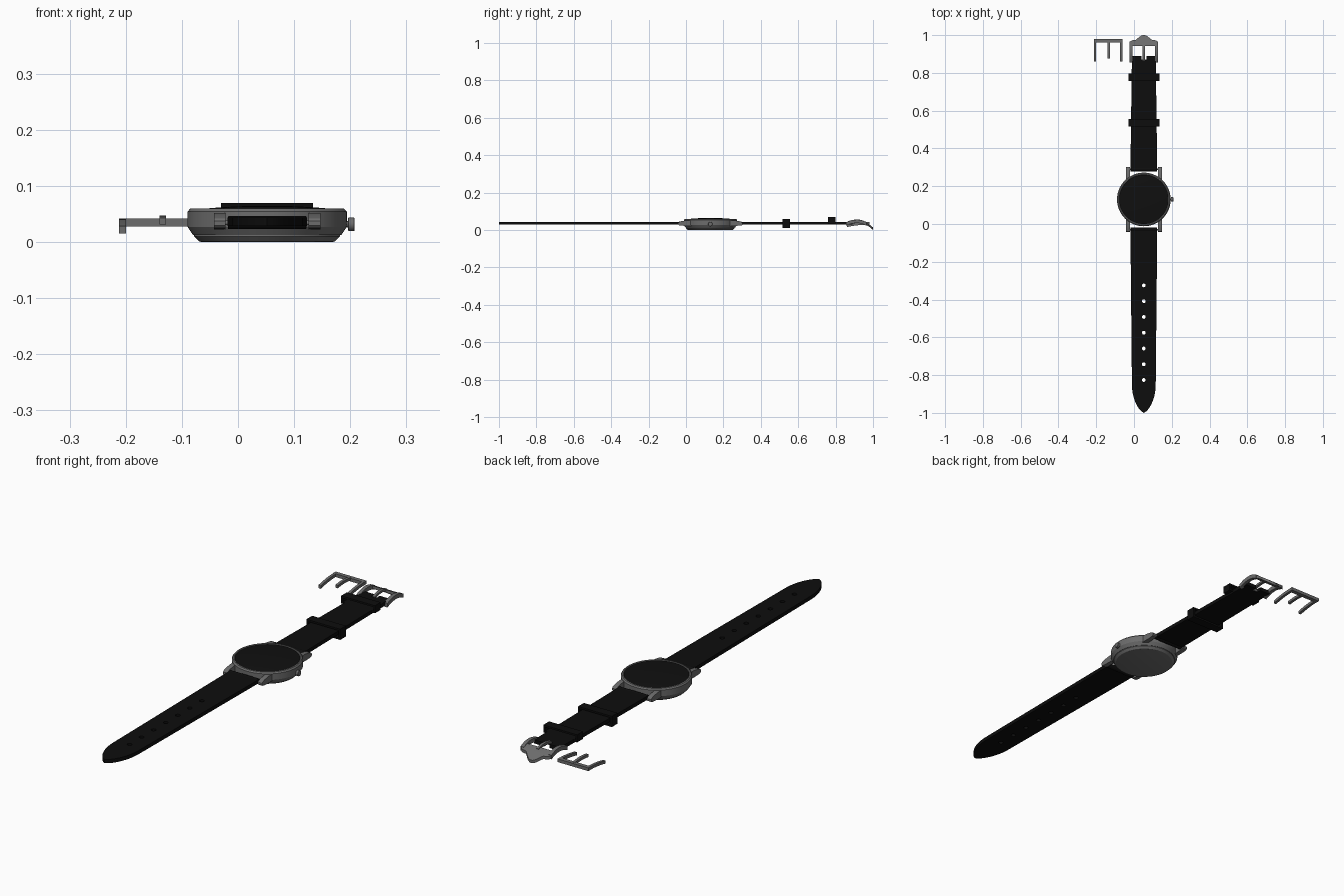
import bpy, bmesh, math
from mathutils import Matrix, Vector

cube = bpy.data.objects.get("Cube")
if cube:
    bpy.data.objects.remove(cube, do_unlink=True)

CX, CY = 0.052, 0.13      # centre of the watch case
STRAP_Z = 0.036


def material(name, value):
    m = bpy.data.materials.new(name)
    m.use_nodes = True
    colour = (value, value, value, 1)
    m.diffuse_color = colour
    m.node_tree.nodes["Principled BSDF"].inputs["Base Color"].default_value = colour
    return m


METAL = material("grey metal", 0.15)
LEATHER = material("black leather", 0.004)
GLASS = material("dark glass", 0.005)


def finish(name, mesh, mat, smooth=True):
    mesh.materials.clear()
    mesh.materials.append(mat)
    ob = bpy.data.objects.new(name, mesh)
    bpy.context.collection.objects.link(ob)
    if smooth:
        bpy.ops.object.select_all(action='DESELECT')
        ob.select_set(True)
        bpy.context.view_layer.objects.active = ob
        bpy.ops.object.shade_smooth_by_angle(angle=math.radians(30))
    return ob


def from_bmesh(name, bm, mat, smooth=True):
    bmesh.ops.recalc_face_normals(bm, faces=bm.faces)
    mesh = bpy.data.meshes.new(name)
    bm.to_mesh(mesh)
    bm.free()
    return finish(name, mesh, mat, smooth)


def loft(name, sections, mat, smooth=True):
    """Skin a row of equal closed cross-sections and cap both ends."""
    bm = bmesh.new()
    rings = [[bm.verts.new(p) for p in s] for s in sections]
    n = len(rings[0])
    for a, b in zip(rings, rings[1:]):
        for i in range(n):
            j = (i + 1) % n
            bm.faces.new((a[i], a[j], b[j], b[i]))
    bm.faces.new(rings[0])
    bm.faces.new(rings[-1])
    return from_bmesh(name, bm, mat, smooth)


def lathe(name, profile, mat, steps=72):
    """Turn (radius, z) points around the case axis."""
    return loft(name, [[(CX + r * math.cos(2 * math.pi * i / steps),
                         CY + r * math.sin(2 * math.pi * i / steps), z)
                        for i in range(steps)] for r, z in profile], mat)


def rod(name, x0, x1, y, z, r, mat, steps=24):
    """Cylinder lying along x, with slightly chamfered ends."""
    c = 0.1 * r
    stations = [(x0, r - c), (x0 + c, r), (x1 - c, r), (x1, r - c)]
    return loft(name, [[(x, y + q * math.cos(2 * math.pi * i / steps),
                         z + q * math.sin(2 * math.pi * i / steps))
                        for i in range(steps)] for x, q in stations], mat)


def plate(name, outlines, half, matrix, mat):
    """Extruded flat shape; outlines after the first are holes."""
    cu = bpy.data.curves.new(name, 'CURVE')
    cu.dimensions = '2D'
    cu.fill_mode = 'BOTH'
    cu.extrude = half
    for pts in outlines:
        s = cu.splines.new('POLY')
        s.points.add(len(pts) - 1)
        for p, (x, y) in zip(s.points, pts):
            p.co = (x, y, 0, 1)
        s.use_cyclic_u = True
    tmp = bpy.data.objects.new(name + "_outline", cu)
    bpy.context.collection.objects.link(tmp)
    bpy.context.view_layer.update()
    mesh = bpy.data.meshes.new_from_object(
        tmp.evaluated_get(bpy.context.evaluated_depsgraph_get()))
    bpy.data.objects.remove(tmp, do_unlink=True)
    bpy.data.curves.remove(cu)
    mesh.transform(matrix)
    return finish(name, mesh, mat)


def mirrored(half):
    return half + [(-x, y) for x, y in reversed(half) if x > 1e-6]


def circle(x, y, r, n=20):
    return [(x + r * math.cos(2 * math.pi * i / n),
             y + r * math.sin(2 * math.pi * i / n)) for i in range(n)]


def box_section(x0, x1, y, z0, z1):
    return [(x0, y, z0), (x1, y, z0), (x1, y, z1), (x0, y, z1)]


# Case, back plate and domed glass
lathe("case_back", [(0.117, 0), (0.121, 0.001), (0.13, 0.01), (0.13, 0.014)], METAL)
lathe("case_body", [(0.126, 0.012), (0.132, 0.012), (0.142, 0.027), (0.142, 0.054),
                    (0.137, 0.0595), (0.132, 0.0595), (0.129, 0.056)], METAL)
DOME = 0.13
lathe("glass", [(DOME, 0.05)] + [(r, 0.0645 - 0.007 * (r / DOME) ** 2) for r in
                [DOME * (1 - i / 8) for i in range(8)] + [0.002]], GLASS)

# Crown on the model's left
rod("crown_stem", 0.185, 0.198, CY, 0.0315, 0.006, METAL)
rod("crown", 0.196, 0.208, CY, 0.0315, 0.012, METAL)

# Lugs, spring bars and padded strap ends
for end, sy in (("front", -1), ("back", 1)):
    for side, sx in (("left", 1), ("right", -1)):
        a, b = CX + sx * 0.074, CX + sx * 0.095
        loft(f"{end}_{side}_lug",
             [box_section(a, b, CY + sy * d, z0, z1) for d, z0, z1 in
              ((0.09, 0.022, 0.052), (0.125, 0.022, 0.052), (0.155, 0.023, 0.047),
               (0.168, 0.025, 0.042), (0.172, 0.029, 0.037))], METAL)
    rod(f"{end}_spring_bar", CX - 0.08, CX + 0.08, CY + sy * 0.16, 0.034, 0.004, METAL)
    rod(f"{end}_strap_fold", CX - 0.07, CX + 0.07, CY + sy * 0.16, 0.0345, 0.0115, LEATHER)

# Front strap with rounded tip and seven holes
tip = [(0.063 * max(0, 1 - (i / 16) ** 2) ** 0.7, -0.85 - 0.15 * i / 16) for i in range(17)]
holes = [circle(0, -0.325 - 0.0835 * i, 0.01) for i in range(7)]
plate("front_strap", [mirrored([(0.071, -0.03)] + tip)] + holes, 0.008,
      Matrix.Translation((CX, 0, STRAP_Z)), LEATHER)

# Back strap, notched for the buckle tongue
plate("back_strap", [mirrored([(0.071, 0.29), (0.063, 0.89), (0.013, 0.89), (0.013, 0.868)])],
      0.008, Matrix.Translation((CX, 0, STRAP_Z)), LEATHER)


# Strap keepers: square rings around the back strap
def rectangle(w, z0, z1):
    return [(-w, z0), (w, z0), (w, z1), (-w, z1)]


for name, y, z0, z1 in (("fixed_keeper", 0.778, 0.036, 0.069),
                        ("sliding_keeper", 0.537, 0.011, 0.058)):
    plate(name, [rectangle(0.082, z0, z1), rectangle(0.074, z0 + 0.008, z1 - 0.008)],
          0.02, Matrix.Translation((CX, y, 0)) @ Matrix.Rotation(math.pi / 2, 4, 'X'), LEATHER)


# Buckle: arched arms, wavy end plate, pin and tongue
def arch(y):
    return 0.046 - 5.5 * (y - 0.915) ** 2 if y > 0.915 else 0.046 - 4 * (y - 0.915) ** 2


def arm(name, x, w, y0, y1, height, thick, n=10):
    """Bar along y that follows a height curve."""
    ys = [y0 + (y1 - y0) * i / n for i in range(n + 1)]
    return loft(name, [box_section(x - w, x + w, y, height(y) - thick, height(y) + thick)
                       for y in ys], METAL)


def outer_edge(u):
    """Outline of the end plate: central peak, shallow dips, rounded corners."""
    u = abs(u)
    return 0.975 + 0.025 * max(0, math.cos(u * math.pi / 1.1)) - 0.012 * u ** 8


for side, sx in (("left", 1), ("right", -1)):
    arm(f"buckle_{side}_arm", CX + sx * 0.067, 0.008, 0.855, 0.965, arch, 0.009)

sections = []
for i in range(25):
    u = -1 + i / 12
    lo, hi = 0.942, outer_edge(u)
    row = [lo + (hi - lo) * k / 4 for k in range(5)]
    x = CX + 0.075 * u
    sections.append([(x, y, arch(y) + 0.007) for y in row] +
                    [(x, y, arch(y) - 0.006) for y in reversed(row)])
loft("buckle_end_plate", sections, METAL)
rod("buckle_pin", CX - 0.07, CX + 0.07, 0.866, 0.036, 0.006, METAL)
arm("buckle_tongue", CX, 0.006, 0.866, 0.955, lambda y: arch(y) + 0.005, 0.005)


# Separate three-pronged clasp beside the buckle
def droop(y):
    return 0.035 - 1.0 * (0.975 - y) ** 2


PX = -0.137
for side, sx in (("left", 1), ("right", -1)):
    arm(f"clasp_{side}_prong", PX + sx * 0.069, 0.006, 0.86, 0.98, droop, 0.0065)
arm("clasp_middle_prong", PX + 0.003, 0.006, 0.875, 0.97,
    lambda y: 0.037 + 0.004 * math.sin((y - 0.875) * 33), 0.006)
arm("clasp_bar", PX, 0.075, 0.962, 0.98, droop, 0.007, 2)
